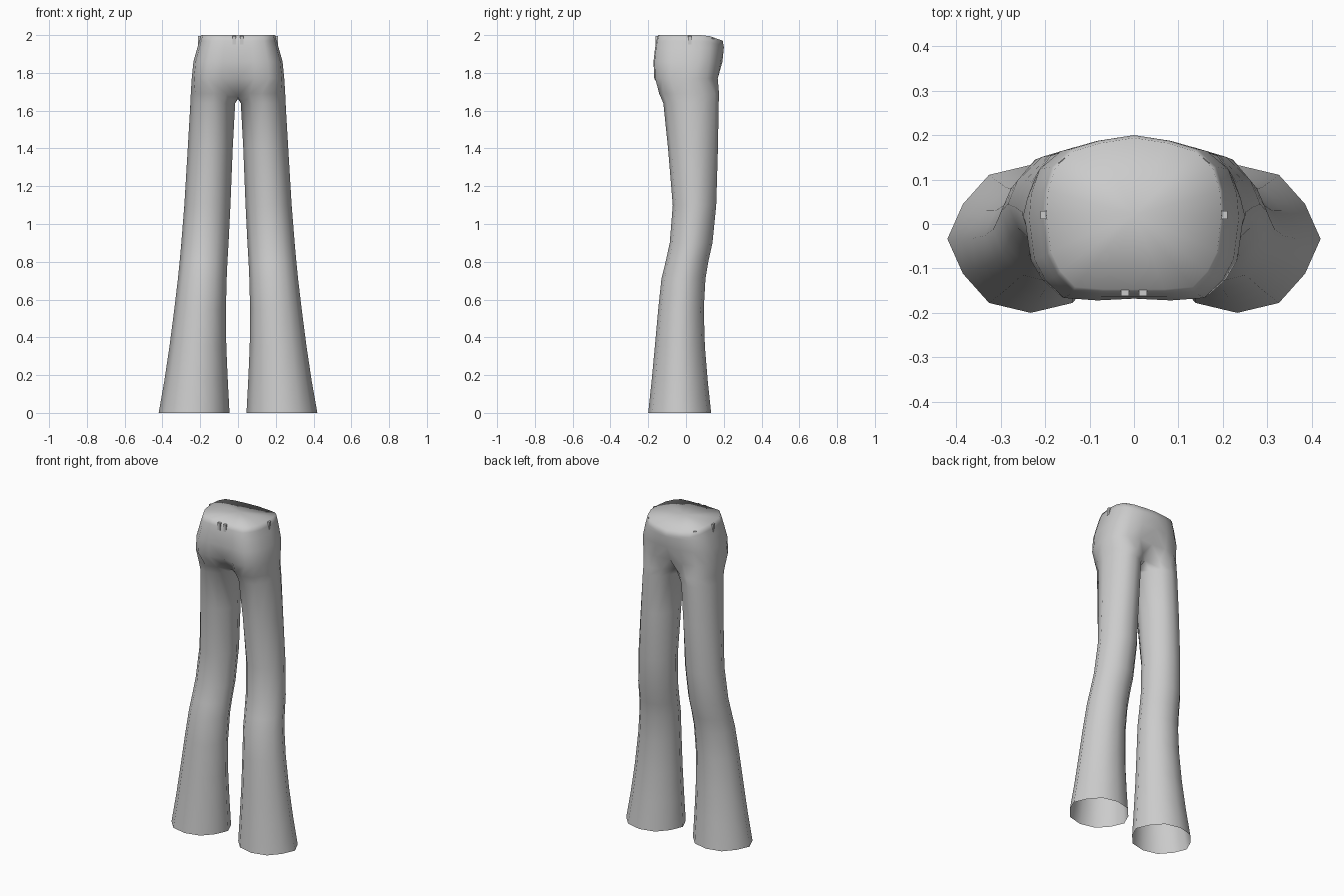
import bpy, bmesh, math
from mathutils import Vector

cube = bpy.data.objects.get("Cube")
if cube:
    bpy.data.objects.remove(cube, do_unlink=True)

# Cloth colour
cloth = bpy.data.materials.new("grey_cloth")
cloth.use_nodes = True
GREY = (0.6, 0.6, 0.6, 1)
cloth.diffuse_color = GREY
cloth.node_tree.nodes["Principled BSDF"].inputs["Base Color"].default_value = GREY


def finish(bm, name):
    mesh = bpy.data.meshes.new(name)
    bm.to_mesh(mesh)
    bm.free()
    mesh.materials.append(cloth)
    obj = bpy.data.objects.new(name, mesh)
    bpy.context.collection.objects.link(obj)
    mirror = obj.modifiers.new("mirror", 'MIRROR')
    mirror.use_clip = True
    mirror.merge_threshold = 0.002
    return obj


SIDES = 12
INNER = (5, 6, 7)                              # ring points facing the other leg
ARC = [(7 + i) % SIDES for i in range(11)]     # ring points continuing into the hips

# Leg rings: height, inner x, outer x, low y, high y
LEG = [
    (0.0, 0.045, 0.42, -0.2, 0.133),
    (0.17, 0.054, 0.39, -0.182, 0.115),
    (0.35, 0.062, 0.363, -0.165, 0.1),
    (0.55, 0.064, 0.337, -0.147, 0.094),
    (0.71, 0.06, 0.318, -0.13, 0.103),
    (0.8, 0.056, 0.309, -0.108, 0.118),
    (0.9, 0.05, 0.3, -0.086, 0.14),
    (1.1, 0.04, 0.284, -0.07, 0.16),
    (1.4, 0.028, 0.266, -0.095, 0.169),
    (1.64, 0.015, 0.252, -0.12, 0.173),
]
# Hip rings: height, half width, low y, high y, centre dip
HIP = [
    (1.77, 0.245, -0.168, 0.18, 0.02),
    (1.86, 0.236, -0.172, 0.197, 0.004),
    (1.93, 0.216, -0.164, 0.2, 0),
    (1.97, 0.205, -0.157, 0.2, 0),
    (2.0, 0.197, -0.147, 0.194, 0),
]
# Half outline of the hips, front centre to back centre
OUTLINE = [(0, -1), (.35, -1), (.67, -.97), (.84, -.76), (.95, -.5), (1, 0),
           (.98, .3), (.9, .6), (.7, .82), (.38, .93), (0, 1)]


def leg_ring(z, x0, x1, y0, y1):
    ring = []
    for i in range(SIDES):
        a = math.tau * i / SIDES
        r = 0.94 if i in (1, 5, 7, 11) else 1
        ring.append(Vector(((x0 + x1) / 2 + (x1 - x0) / 2 * r * math.cos(a),
                            (y0 + y1) / 2 + (y1 - y0) / 2 * r * math.sin(a), z)))
    return ring


# Trousers: one half, lofted from the hem to the waist, then mirrored
bm = bmesh.new()
rings = [[bm.verts.new(p) for p in leg_ring(*level)] for level in LEG]

crotch = leg_ring(1.69, 0, 0.25, -0.142, 0.175)
for i, y, z in zip(INNER, (0.1, 0.02, -0.07), (1.69, 1.662, 1.675)):
    crotch[i] = Vector((0, y, z))
rings.append([bm.verts.new(p) for p in crotch])

for low, high in zip(rings, rings[1:]):
    for i in range(SIDES):
        j = (i + 1) % SIDES
        bm.faces.new((low[i], low[j], high[j], high[i]))

low = [rings[-1][i] for i in ARC]
for z, width, y0, y1, dip in HIP:
    high = []
    for k, (u, v) in enumerate(OUTLINE):
        y = (y0 + y1) / 2 + (y1 - y0) / 2 * v
        if k in (0, len(OUTLINE) - 1):
            y -= math.copysign(dip, y)
        # the waistline drops towards the back
        drop = 0.35 * max(0, y - 0.11) if z > 1.95 else 0
        high.append(bm.verts.new((width * u, y, z - drop)))
    for k in range(len(OUTLINE) - 1):
        bm.faces.new((low[k], low[k + 1], high[k + 1], high[k]))
    low = high

# Closed waist
centre = bm.verts.new((0, 0.02, 2.0))
for a, b in zip(low, low[1:]):
    bm.faces.new((a, b, centre))
for f in bm.faces:
    f.smooth = True
finish(bm, "flared_trousers")

# Belt loops: position on the waist and facing angle
for name, x, y, top, turn in (("front_belt_loops", 0.02, -0.154, 1.995, 0),
                              ("side_belt_loops", 0.203, 0.02, 1.995, 90),
                              ("back_belt_loops", 0.158, 0.137, 1.985, 140)):
    bm = bmesh.new()
    bmesh.ops.create_cube(bm, size=1)
    bmesh.ops.scale(bm, verts=bm.verts, vec=(0.018, 0.016, 0.045))
    bmesh.ops.rotate(bm, verts=bm.verts, cent=(0, 0, 0),
                     matrix=Vector((0, -1, 0)).rotation_difference(
                         Vector((math.sin(math.radians(turn)),
                                 -math.cos(math.radians(turn)), 0))).to_matrix())
    bmesh.ops.translate(bm, verts=bm.verts, vec=(x, y, top - 0.0225))
    finish(bm, name)
